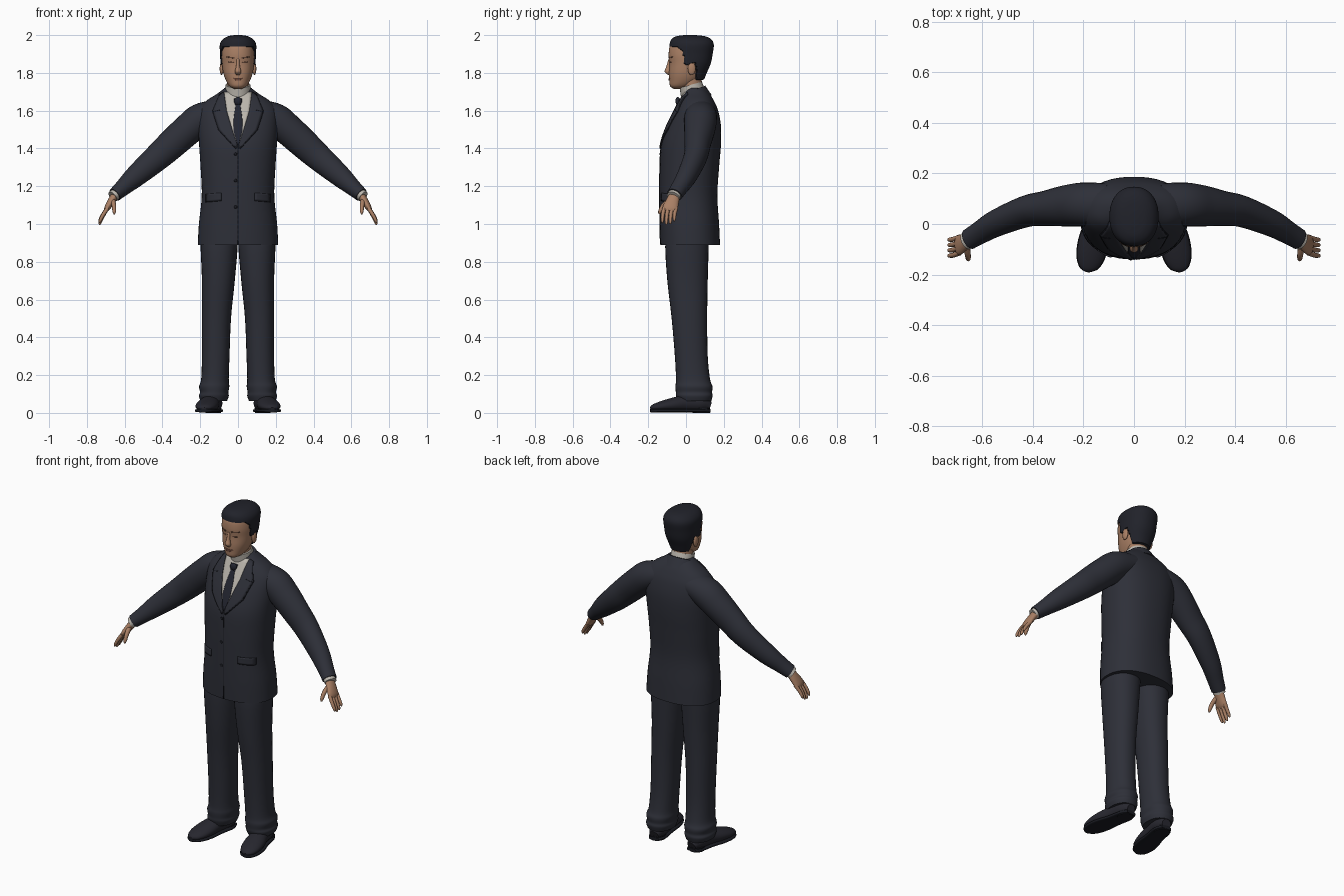
import bpy, bmesh, math
from mathutils import Vector
from mathutils.bvhtree import BVHTree

if "Cube" in bpy.data.objects:
    bpy.data.objects.remove(bpy.data.objects["Cube"])


def material(name, *rgb):
    m = bpy.data.materials.new(name)
    m.use_nodes = True
    m.diffuse_color = (*rgb, 1)
    m.node_tree.nodes["Principled BSDF"].inputs["Base Color"].default_value = (*rgb, 1)
    return m


SUIT = material("suit navy", .027, .029, .04)
SEAM = material("seam dark", .01, .011, .016)
TIE = material("tie dark blue", .017, .019, .03)
SHIRT = material("shirt off white", .5, .47, .42)
SKIN = material("skin tan", .4, .215, .13)
BROW = material("brow brown", .13, .065, .042)
LIPS = material("lips", .28, .12, .08)
HAIR = material("hair black", .015, .016, .023)
SHOE = material("shoe black", .02, .02, .028)
made = []


def finish(name, bm, mat):
    me = bpy.data.meshes.new(name)
    bm.to_mesh(me)
    bm.free()
    me.materials.append(mat)
    ob = bpy.data.objects.new(name, me)
    bpy.context.scene.collection.objects.link(ob)
    made.append(ob)
    return ob


def spline(rings, steps):
    """Smooth the list of rings with a Catmull-Rom spline."""
    pts = [Vector(r) for r in rings]
    out = []
    for i in range(len(pts) - 1):
        a, b, c, d = pts[max(i - 1, 0)], pts[i], pts[i + 1], pts[min(i + 2, len(pts) - 1)]
        for k in range(steps):
            t = k / steps
            out.append(b + (c - a) * t / 2 + (a * 2 - b * 5 + c * 4 - d) * t * t / 2
                       + (b * 3 - a - c * 3 + d) * t ** 3 / 2)
    return out + [pts[-1]]


def loft(name, rings, mat, flat=False, side=1, ref=(0, 1, 0), power=2, n=28, steps=5, warp=None):
    """Skin rings (x, y, z, radius along ref, radius across) along their path."""
    path = spline(rings, steps)
    bm = bmesh.new()
    loops = []
    for i, p in enumerate(path):
        c = Vector(p[:3])
        t = Vector(path[min(i + 1, len(path) - 1)][:3]) - Vector(path[max(i - 1, 0)][:3])
        t = Vector((0, 0, 1)) if flat else t.normalized()
        a = Vector(ref)
        a = (a - t * a.dot(t)).normalized()
        b = t.cross(a)
        loop = []
        for k in range(n):
            w = 2 * math.pi * k / n
            u, v = [math.copysign(abs(q) ** (2 / power), q) for q in (math.cos(w), math.sin(w))]
            co = c + a * u * max(p[3], .002) + b * v * max(p[4], .002)
            co = warp(co) if warp else co
            loop.append(bm.verts.new((co.x * side, co.y, co.z)))
        loops.append(loop)
    for lo, hi in zip(loops, loops[1:]):
        for k in range(n):
            bm.faces.new((lo[k], lo[(k + 1) % n], hi[(k + 1) % n], hi[k]))
    bm.faces.new(loops[0])
    bm.faces.new(loops[-1])
    bmesh.ops.recalc_face_normals(bm, faces=bm.faces)
    return finish(name, bm, mat)


def blob(name, loc, scale, mat):
    bm = bmesh.new()
    bmesh.ops.create_uvsphere(bm, u_segments=16, v_segments=10, radius=1)
    bmesh.ops.scale(bm, vec=scale, verts=bm.verts)
    bmesh.ops.translate(bm, vec=loc, verts=bm.verts)
    return finish(name, bm, mat)


def surface(ob):
    me = ob.data
    return BVHTree.FromPolygons([v.co for v in me.vertices], [p.vertices[:] for p in me.polygons])


def front_y(tree, x, z):
    hit = tree.ray_cast(Vector((x, -2, z)), Vector((0, 1, 0)))[0]
    return hit.y if hit else .05


def patch(name, tree, inner, outer, mat, lift, side=1, cols=6, sub=5):
    """Thin plate between two (x, z) edges, laid on the front of a surface."""
    bm = bmesh.new()
    rows = []
    for i in range((len(inner) - 1) * sub + 1):
        j = min(i // sub, len(inner) - 2)
        t = i / sub - j
        a = Vector(inner[j]).lerp(Vector(inner[j + 1]), t)
        b = Vector(outer[j]).lerp(Vector(outer[j + 1]), t)
        row = []
        for k in range(cols + 1):
            x, z = a.lerp(b, k / cols)
            row.append(bm.verts.new((x * side, front_y(tree, x * side, z) - lift, z)))
        rows.append(row)
    for p, q in zip(rows, rows[1:]):
        for k in range(cols):
            f = bm.faces.new((p[k], p[k + 1], q[k + 1], q[k]))
            f.normal_update()
            if f.normal.y > 0:
                f.normal_flip()
    ob = finish(name, bm, mat)
    ob.modifiers.new("thickness", "SOLIDIFY").thickness = .006
    return ob


def mirrored(edge):
    return [(-x, z) for x, z in edge]


# Jacket body
jacket = loft("jacket", [
    (0, .022, .89, .158, .213), (0, .018, 1, .157, .207), (0, .013, 1.15, .153, .192),
    (0, .018, 1.3, .157, .198), (0, .027, 1.42, .158, .206), (0, .043, 1.52, .142, .212),
    (0, .055, 1.6, .115, .208), (0, .057, 1.65, .092, .17), (0, .055, 1.69, .07, .11),
    (0, .05, 1.72, .05, .07)], SUIT, flat=True, power=2.3, n=48)
chest = surface(jacket)
loft("jacket_collar", [(0, .075, 1.66, .065, .09), (0, .055, 1.715, .05, .075)], SUIT)

# Shirt, tie and lapels
opening = [(.075, 1.7), (.06, 1.6), (.03, 1.5), (.004, 1.42)]
patch("shirt_front", chest, mirrored(opening), opening, SHIRT, .003, cols=10)
loft("shirt_collar", [(0, .045, 1.665, .07, .07), (0, .025, 1.737, .061, .065)], SHIRT)
tie = [(.022, 1.665), (.013, 1.625), (.022, 1.57), (.025, 1.5), (.004, 1.42)]
patch("tie", chest, mirrored(tie), tie, TIE, .006)
blob("tie_knot", (0, -.043, 1.65), (.021, .013, .022), TIE)
lapel = [(.095, 1.69), (.132, 1.6), (.1, 1.5), (.008, 1.4)]
edge = [(x + .004, z - .003) for x, z in lapel]
for s, label in ((1, "left"), (-1, "right")):
    patch(label + "_lapel_edge", chest, opening, edge, SEAM, .004, s)
    patch(label + "_lapel", chest, opening, lapel, SUIT, .008, s)
    patch(label + "_lapel_notch", chest, [(.095, 1.607), (.095, 1.603)],
          [(.131, 1.598), (.131, 1.594)], SEAM, .0095, s)
    patch(label + "_pocket_edge", chest, [(.088, 1.165), (.088, 1.122)],
          [(.172, 1.158), (.172, 1.115)], SEAM, .003, s)
    patch(label + "_pocket_flap", chest, [(.09, 1.165), (.09, 1.126)],
          [(.17, 1.158), (.17, 1.119)], SUIT, .006, s)
patch("front_seam", chest, [(-.002, 1.42), (-.002, .892)], [(.002, 1.42), (.002, .892)],
      SEAM, .002, cols=1, sub=20)
for i in range(3):
    z = 1.09 + i * .14
    blob("button_%d" % i, (-.013, front_y(chest, -.013, z), z), (.008, .004, .008), SEAM)

# Head and neck
loft("neck", [(0, .04, 1.64, .06, .06), (0, .032, 1.72, .055, .058), (0, .025, 1.8, .055, .058)],
     SKIN, flat=True)
head = loft("head", [
    (0, -.045, 1.715, .02, .02), (0, -.03, 1.73, .054, .045), (0, -.01, 1.76, .078, .064),
    (0, .002, 1.8, .092, .078), (0, .012, 1.85, .1, .085), (0, .016, 1.9, .108, .088),
    (0, .02, 1.95, .102, .08), (0, .02, 1.98, .06, .05)], SKIN, flat=True, power=2.2, n=40)
face = surface(head)
loft("nose", [(0, -.084, 1.875, .008, .008), (0, -.092, 1.835, .012, .01),
              (0, -.097, 1.807, .016, .017), (0, -.088, 1.79, .008, .01)], SKIN, flat=True, n=16)
patch("mouth", face, [(-.026, 1.774), (-.026, 1.77)], [(.026, 1.774), (.026, 1.77)], LIPS, .002)
patch("lower_lip", face, [(-.018, 1.769), (-.013, 1.76)], [(.018, 1.769), (.013, 1.76)], LIPS, .004)
for s, label in ((1, "left"), (-1, "right")):
    blob(label + "_ear", (.087 * s, .03, 1.822), (.01, .021, .034), SKIN)
    patch(label + "_eyebrow", face, [(.018, 1.884), (.018, 1.876)],
          [(.06, 1.886), (.06, 1.881)], BROW, .002, s)
    patch(label + "_eye", face, [(.022, 1.858), (.024, 1.851)],
          [(.05, 1.86), (.048, 1.852)], BROW, .001, s)

# Hair shell, tucked into the head below the hairline
HAIRLINE = [(-.2, 1.94), (-.05, 1.935), (-.022, 1.915), (-.012, 1.84), (.02, 1.84),
            (.045, 1.855), (.058, 1.765), (.2, 1.75)]


def tuck(co):
    for (y0, z0), (y1, z1) in zip(HAIRLINE, HAIRLINE[1:]):
        if y0 <= co.y < y1 and co.z < z0 + (z1 - z0) * (co.y - y0) / (y1 - y0):
            return Vector((co.x * .7, .02 + (co.y - .02) * .7, co.z))
    return co


loft("hair", [
    (0, .035, 1.75, .055, .058), (0, .012, 1.8, .098, .082), (0, .02, 1.85, .111, .092),
    (0, .026, 1.9, .115, .095), (0, .03, 1.95, .117, .096), (0, .028, 1.978, .105, .08),
    (0, .025, 1.994, .075, .052), (0, .02, 2, .03, .02)],
    HAIR, flat=True, power=2.2, n=72, steps=8, warp=tuck)


def grounded(co):
    return Vector((co.x, co.y, max(co.z, .014)))


for s, label in ((1, "left"), (-1, "right")):
    # Sleeve and cuff
    loft(label + "_sleeve", [
        (.1, .075, 1.59, .085, .07), (.195, .077, 1.555, .087, .085), (.265, .072, 1.5, .082, .083),
        (.345, .062, 1.428, .07, .079), (.425, .05, 1.355, .062, .072), (.54, .005, 1.255, .053, .058),
        (.61, -.035, 1.192, .045, .044), (.652, -.06, 1.155, .042, .037)], SUIT, side=s)
    loft(label + "_shirt_cuff", [(.63, -.048, 1.174, .036, .03), (.663, -.067, 1.145, .036, .031)],
         SHIRT, side=s)
    # Hand, fingers and thumb
    loft(label + "_palm", [
        (.64, -.055, 1.165, .027, .022), (.668, -.07, 1.125, .034, .02),
        (.692, -.084, 1.085, .04, .016), (.702, -.088, 1.068, .03, .008)], SKIN, side=s, n=20)
    for i in range(4):
        y, drop = -.052 - i * .021, (.018, .004, 0, .01)[i]
        loft("%s_finger_%d" % (label, i), [
            (.69, y, 1.085, .0105, .011), (.713, y - .008, 1.045 + drop / 2, .01, .01),
            (.73, y - .01, 1.008 + drop, .008, .008), (.732, y - .01, .996 + drop, .003, .003)],
            SKIN, side=s, n=10, steps=3)
    loft(label + "_thumb", [
        (.663, -.085, 1.125, .015, .014), (.657, -.118, 1.098, .013, .012),
        (.655, -.137, 1.068, .01, .01), (.655, -.142, 1.052, .004, .004)], SKIN, side=s, n=10)
    # Trouser leg with a loose, creased hem
    loft(label + "_trouser_leg", [
        (.1, .01, .95, .11, .095), (.1, .005, .88, .115, .098), (.104, .008, .7, .107, .087),
        (.114, .018, .5, .094, .077), (.118, .028, .3, .087, .073), (.122, .037, .18, .09, .073),
        (.126, .042, .14, .098, .08), (.126, .042, .11, .096, .075), (.128, .044, .09, .097, .079),
        (.128, .045, .062, .088, .07)], SUIT, flat=True, side=s, power=2.2)
    # Shoe with sole and heel
    upper = [(.125, .127, .035, .028, .025), (.13, .08, .05, .048, .045), (.145, 0, .05, .05, .045),
             (.16, -.07, .042, .058, .038), (.172, -.13, .034, .054, .028),
             (.18, -.172, .027, .036, .018), (.182, -.188, .022, .012, .008)]
    loft(label + "_shoe", upper, SHOE, side=s, ref=(1, 0, 0), warp=grounded)
    loft(label + "_sole", [(x, y, .012, r + .003, .009) for x, y, z, r, h in upper], SEAM,
         side=s, ref=(1, 0, 0), power=4)
    loft(label + "_heel", [(.131, .08, 0, .046, .042), (.131, .08, .025, .046, .044)], SEAM,
         flat=True, side=s, steps=1)

# Smooth shading with sharp rims
bpy.ops.object.select_all(action="DESELECT")
for ob in made:
    ob.select_set(True)
bpy.context.view_layer.objects.active = jacket
bpy.ops.object.shade_smooth_by_angle(angle=.8)
